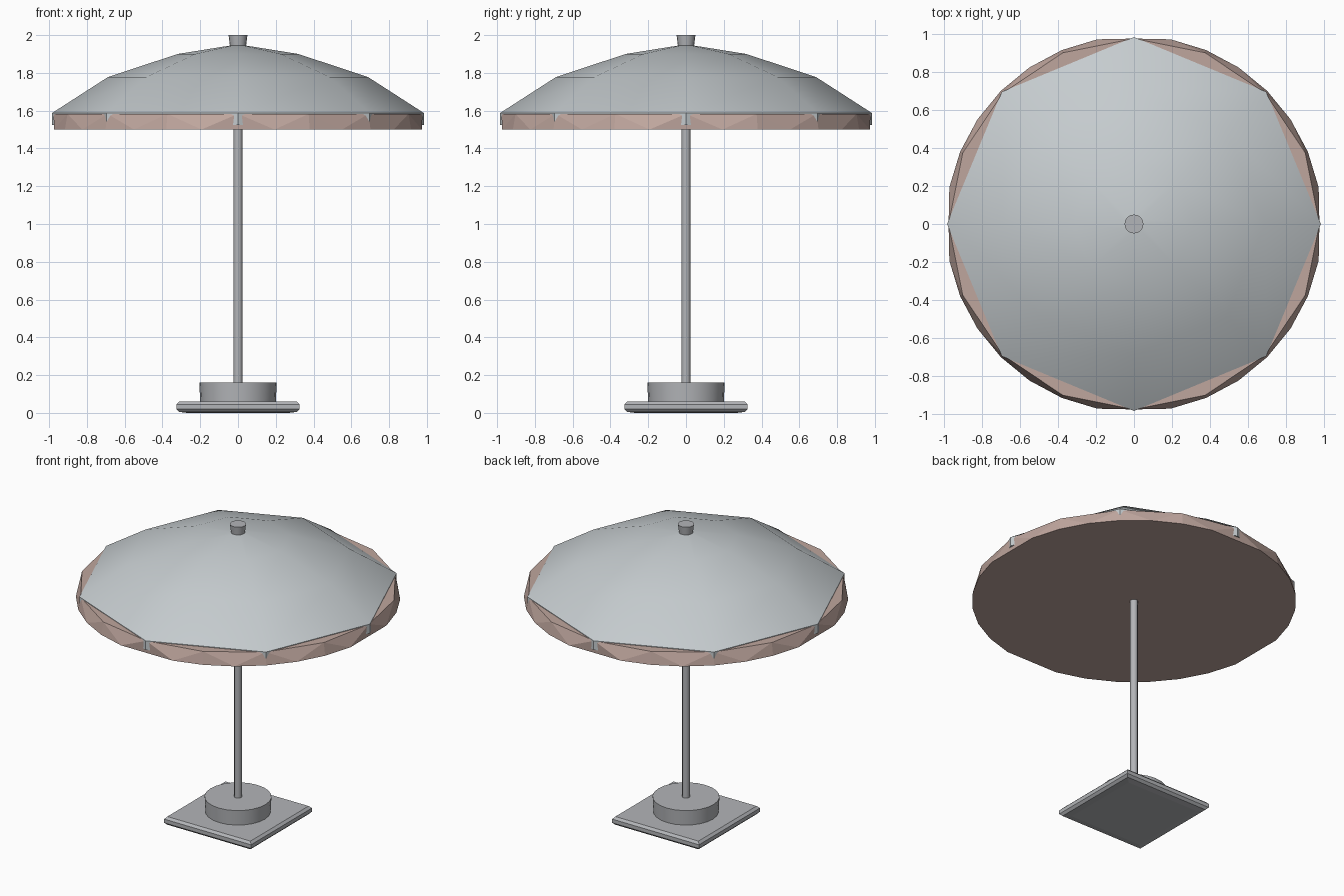
import bpy, bmesh
from math import cos, sin, pi, radians, sqrt

if "Cube" in bpy.data.objects:
    bpy.data.objects.remove(bpy.data.objects["Cube"])


def material(name, color):
    m = bpy.data.materials.new(name)
    m.use_nodes = True
    m.diffuse_color = (*color, 1)
    m.node_tree.nodes["Principled BSDF"].inputs["Base Color"].default_value = (*color, 1)
    return m


CANOPY = material("pale grey fabric", (0.56, 0.60, 0.62))
METAL = material("grey metal", (0.45, 0.46, 0.48))
ROSE = material("dusty rose", (0.52, 0.38, 0.34))


def finish(name, bm, mat, smooth):
    bmesh.ops.recalc_face_normals(bm, faces=bm.faces)
    mesh = bpy.data.meshes.new(name)
    bm.to_mesh(mesh)
    bm.free()
    mesh.materials.append(mat)
    obj = bpy.data.objects.new(name, mesh)
    bpy.context.collection.objects.link(obj)
    if smooth:
        bpy.ops.object.select_all(action="DESELECT")
        bpy.context.view_layer.objects.active = obj
        obj.select_set(True)
        bpy.ops.object.shade_smooth_by_angle(angle=radians(smooth))
    return obj


def lathe(name, profile, sides, mat, turn=0.0, smooth=0):
    """Closed solid from (radius, height) rings listed bottom to top."""
    bm = bmesh.new()
    rings = [[bm.verts.new((r * cos(turn + 2 * pi * k / sides),
                            r * sin(turn + 2 * pi * k / sides), z))
              for k in range(sides)] for r, z in profile]
    for low, high in zip(rings, rings[1:]):
        for k in range(sides):
            n = (k + 1) % sides
            bm.faces.new((low[k], low[n], high[n], high[k]))
    bm.faces.new(rings[0][::-1])
    bm.faces.new(rings[-1])
    return finish(name, bm, mat, smooth)


# Square foot plate with chamfered edges (half widths)
plate = [(0.27, 0), (0.31, 0.005), (0.325, 0.02), (0.325, 0.045), (0.31, 0.06)]
lathe("base_plate", [(w * sqrt(2), z) for w, z in plate], 4, METAL, pi / 4)

# Round weight, pole and finial
lathe("base_weight", [(0.2, 0.055), (0.205, 0.16)], 24, METAL, smooth=30)
lathe("pole", [(0.025, 0.15), (0.025, 1.52)], 8, METAL, pi / 8, smooth=50)
lathe("finial", [(0.041, 1.93), (0.05, 2.0)], 16, METAL, smooth=30)

# Eight-sided canopy with a short straight hem
lathe("canopy", [(0.985, 1.525), (0.985, 1.587), (0.69, 1.777), (0.32, 1.9),
                 (0.04, 1.945)], 8, CANOPY, smooth=40)

# Flared drum under the canopy: finer lower rim, flattened at the four sides
bm = bmesh.new()
for count, radius, z in ((32, 0.992, 1.5), (16, 0.977, 1.583)):
    for k in range(count):
        if count == 16 or k % 8:
            a = 2 * pi * k / count
            bm.verts.new((radius * cos(a), radius * sin(a), z))
bmesh.ops.convex_hull(bm, input=bm.verts)
bmesh.ops.dissolve_limit(bm, angle_limit=radians(1), verts=bm.verts, edges=bm.edges)
finish("canopy_lining", bm, ROSE, 0)
